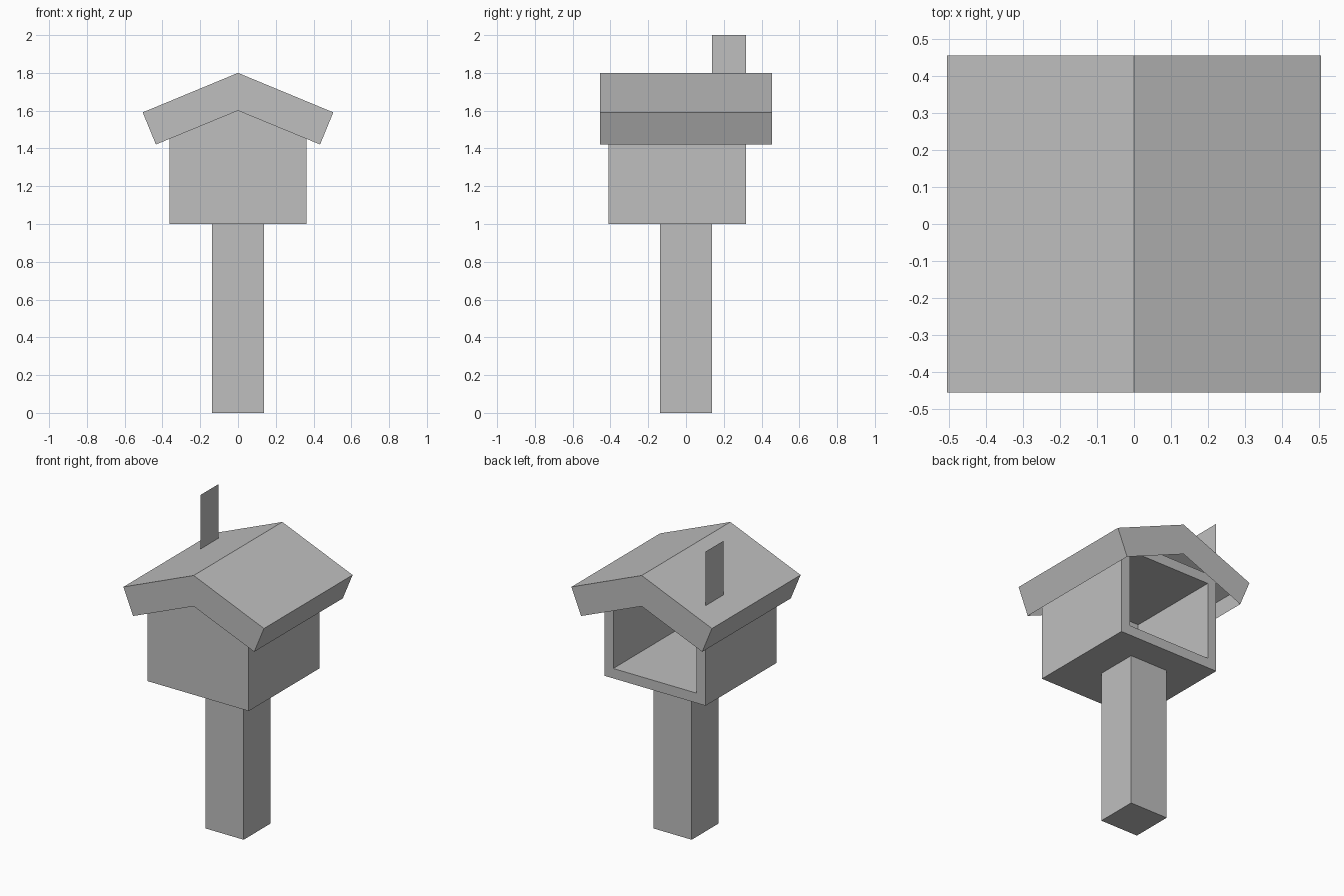
import bpy
import bmesh

if "Cube" in bpy.data.objects:
    bpy.data.objects.remove(bpy.data.objects["Cube"], do_unlink=True)

U = 1 / 11  # modelling unit

grey = bpy.data.materials.new("plain_grey")
grey.use_nodes = True
colour = (0.52, 0.52, 0.52, 1)
grey.diffuse_color = colour
grey.node_tree.nodes["Principled BSDF"].inputs["Base Color"].default_value = colour


def finish(name, bm):
    """Turn a bmesh into a flat-shaded object scaled by the unit."""
    bmesh.ops.scale(bm, vec=(U, U, U), verts=bm.verts)
    mesh = bpy.data.meshes.new(name)
    bm.to_mesh(mesh)
    bm.free()
    mesh.materials.append(grey)
    obj = bpy.data.objects.new(name, mesh)
    bpy.context.collection.objects.link(obj)
    return obj


def block(low, high):
    """Box between two corners, in units."""
    bm = bmesh.new()
    bmesh.ops.create_cube(bm, size=1)
    for v in bm.verts:
        v.co = [a if c < 0 else b for c, a, b in zip(v.co, low, high)]
    return bm


# Square post
finish("post", block((-1.5, -1.5, 0), (1.5, 1.5, 11)))

# Box with a deep opening in the back
bm = block((-4, -4.5, 11), (4, 3.5, 18))
bm.normal_update()
back = max(bm.faces, key=lambda f: f.normal.y)
bmesh.ops.inset_region(bm, faces=[back], thickness=1)
cavity = bmesh.ops.extrude_discrete_faces(bm, faces=[back])["faces"][0]
bmesh.ops.translate(bm, vec=(0, -7, 0), verts=cavity.verts)
finish("box", bm)

# Gabled roof shell, open underneath
half = [(0, 19.8), (5.55, 17.5), (4.78, 15.63), (0, 17.6)]
profile = half + [(-x, z) for x, z in reversed(half[1:3])]
bm = bmesh.new()
front, rear = [[bm.verts.new((x, y, z)) for x, z in profile] for y in (-5, 5)]
bm.faces.new(front)
bm.faces.new(rear)
for i in (0, 1, 4, 5):  # slopes and eave boards only
    j = (i + 1) % len(profile)
    bm.faces.new((front[i], front[j], rear[j], rear[i]))
bmesh.ops.recalc_face_normals(bm, faces=bm.faces)
if max(bm.faces, key=lambda f: f.calc_center_median().z).normal.z < 0:
    bmesh.ops.reverse_faces(bm, faces=bm.faces)
finish("roof", bm)

# Thin upright flag on the right side
bm = bmesh.new()
bm.faces.new([bm.verts.new((-4, y, z)) for y, z in
              ((1.5, 18), (1.5, 22), (3.5, 22), (3.5, 18))])
finish("flag", bm)
